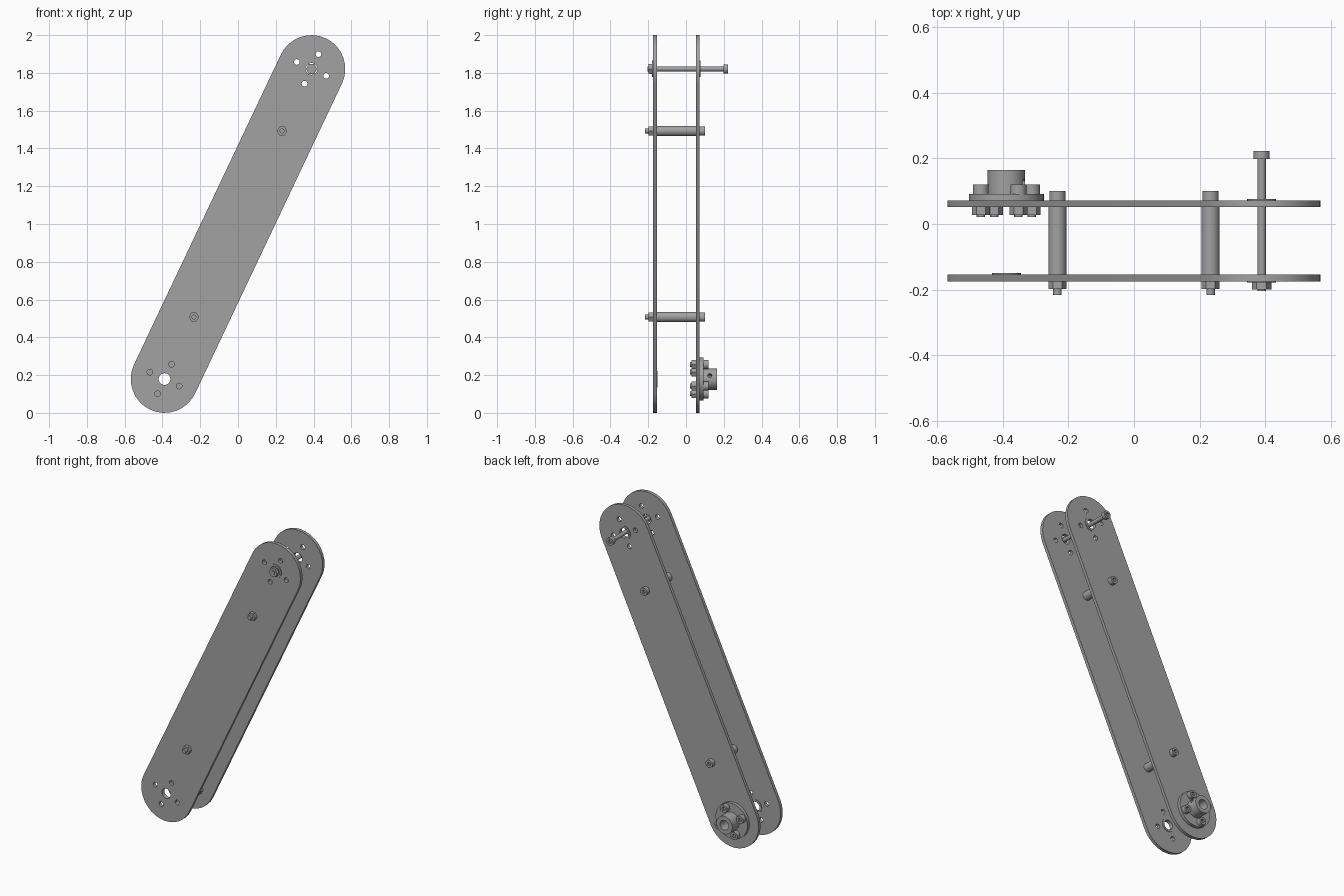
import bpy, bmesh
from math import sin, cos, pi, atan2, radians
from mathutils import Vector, Matrix

cube = bpy.data.objects.get("Cube")
if cube:
    bpy.data.objects.remove(cube, do_unlink=True)

GREY = (0.36, 0.36, 0.36, 1)
metal = bpy.data.materials.new("grey metal")
metal.use_nodes = True
metal.diffuse_color = GREY
metal.node_tree.nodes["Principled BSDF"].inputs["Base Color"].default_value = GREY

# Link layout in the x-z plane
TOP, BOTTOM = Vector((0.389, 1.821)), Vector((-0.389, 0.179))
TILT = atan2(TOP.y - BOTTOM.y, TOP.x - BOTTOM.x)
FRONT_OUT, FRONT_IN = -0.175, -0.154
BACK_IN, BACK_OUT = 0.052, 0.072
BORE, SEAT, HOLE = 0.031, 0.037, 0.015


def ring(c, r, n=32, start=0.0, sweep=2 * pi):
    """Points of a circle, polygon or arc about c."""
    steps = n if sweep > 6 else n - 1
    return [(c[0] + r * cos(start + sweep * i / steps),
             c[1] + r * sin(start + sweep * i / steps)) for i in range(n)]


def bolt_circle(c):
    return [ring(c, 0.086, 4, TILT)[i] for i in range(4)]


def extrude(name, loops, y0, y1):
    """Solid between y0 and y1 from an outline followed by its holes."""
    curve = bpy.data.curves.new(name, 'CURVE')
    curve.dimensions = '2D'
    curve.fill_mode = 'BOTH'
    curve.extrude = abs(y1 - y0) / 2
    for loop in loops:
        spline = curve.splines.new('POLY')
        spline.points.add(len(loop) - 1)
        for point, (x, z) in zip(spline.points, loop):
            point.co = (x, z, 0, 1)
        spline.use_cyclic_u = True
    temp = bpy.data.objects.new(name + " outline", curve)
    bpy.context.collection.objects.link(temp)
    graph = bpy.context.evaluated_depsgraph_get()
    mesh = bpy.data.meshes.new_from_object(temp.evaluated_get(graph))
    bpy.data.objects.remove(temp, do_unlink=True)
    bpy.data.curves.remove(curve)

    bm = bmesh.new()
    bm.from_mesh(mesh)
    bm.transform(Matrix.Translation((0, (y0 + y1) / 2, 0)) @ Matrix.Rotation(pi / 2, 4, 'X'))
    bmesh.ops.remove_doubles(bm, verts=bm.verts, dist=0.00005)
    bmesh.ops.recalc_face_normals(bm, faces=bm.faces)
    for face in bm.faces:
        face.smooth = True
        face.material_index = 0
    bm.to_mesh(mesh)
    bm.free()
    mesh.set_sharp_from_angle(angle=radians(30))
    mesh.materials.clear()
    mesh.materials.append(metal)
    obj = bpy.data.objects.new(name, mesh)
    bpy.context.collection.objects.link(obj)
    return obj


def bolt(name, c, tip, seat, top, nut0, nut1, shaft=0.013, nut_r=0.027):
    """Socket head bolt along y with a hex nut near its tip."""
    extrude(name + "_head", [ring(c, 0.0245), ring(c, 0.0125, 6)], seat, top)
    extrude(name + "_shaft", [ring(c, shaft, 24)], tip, top - 0.014)
    extrude(name + "_nut", [ring(c, nut_r, 6)], nut0, nut1)


def bushing(name, c, y0, y1, flange0, flange1):
    """Flanged sleeve pressed into a plate."""
    extrude(name + "_sleeve", [ring(c, SEAT), ring(c, BORE)], y0, y1)
    extrude(name + "_flange", [ring(c, 0.044), ring(c, BORE)], flange0, flange1)


# Side plates with rounded ends, bores and bolt holes
spacers = [TOP.lerp(BOTTOM, 0.2), BOTTOM.lerp(TOP, 0.2)]
outline = (ring(TOP, 0.179, 17, TILT - pi / 2, pi)
           + ring(BOTTOM, 0.179, 17, TILT + pi / 2, pi))
holes = [ring(c, SEAT) for c in (TOP, BOTTOM)]
holes += [ring(p, HOLE, 20) for c in (TOP, BOTTOM) for p in bolt_circle(c)]
extrude("front_plate", [outline] + holes, FRONT_OUT, FRONT_IN)
extrude("back_plate", [outline] + holes, BACK_IN, BACK_OUT)

# Spacer tubes and their bolts
for label, c in zip(("upper", "lower"), spacers):
    extrude(label + "_spacer", [ring(c, 0.0275)], FRONT_IN, BACK_IN)
    bolt(label + "_spacer_bolt", c, -0.217, BACK_OUT, 0.1, -0.198, FRONT_OUT)

# Bushings
bushing("upper_front_bushing", TOP, FRONT_OUT, FRONT_IN, -0.179, FRONT_OUT)
bushing("upper_back_bushing", TOP, BACK_IN, BACK_OUT, BACK_OUT, 0.076)
bushing("lower_front_bushing", BOTTOM, FRONT_OUT, FRONT_IN, FRONT_IN, -0.15)

# Long pivot bolt
bolt("pivot_bolt", TOP, -0.204, 0.198, 0.222, -0.199, -0.179, nut_r=0.03)

# Flanged hub with a set screw hole
extrude("hub_flange", [ring(BOTTOM, 0.114, 48), ring(BOTTOM, BORE)]
        + [ring(p, HOLE, 20) for p in bolt_circle(BOTTOM)], BACK_OUT, 0.092)
hub = extrude("hub_collar", [ring(BOTTOM, 0.057, 48), ring(BOTTOM, BORE)], 0.092, 0.165)
cutter = extrude("set_screw_cutter", [ring((0, 0), 0.011, 20)], 0.015, 0.09)
cutter.rotation_euler = (0, 0, -pi / 2)
turn = Matrix.Rotation(-(TILT - pi / 4), 4, 'Y')
cutter.matrix_world = (Matrix.Translation((BOTTOM.x, 0.126, BOTTOM.y)) @ turn
                       @ Matrix.Rotation(-pi / 2, 4, 'Z'))
cutter.hide_render = True
cut = hub.modifiers.new("set screw hole", 'BOOLEAN')
cut.operation = 'DIFFERENCE'
cut.solver = 'EXACT'
cut.object = cutter
bpy.context.view_layer.objects.active = hub
bpy.ops.object.modifier_apply(modifier=cut.name)
bpy.data.objects.remove(cutter, do_unlink=True)
hub.data.set_sharp_from_angle(angle=radians(30))

# Hub bolts
for i, p in enumerate(bolt_circle(BOTTOM), 1):
    bolt(f"hub_bolt_{i}", p, 0.022, 0.092, 0.12, 0.028, BACK_IN)
